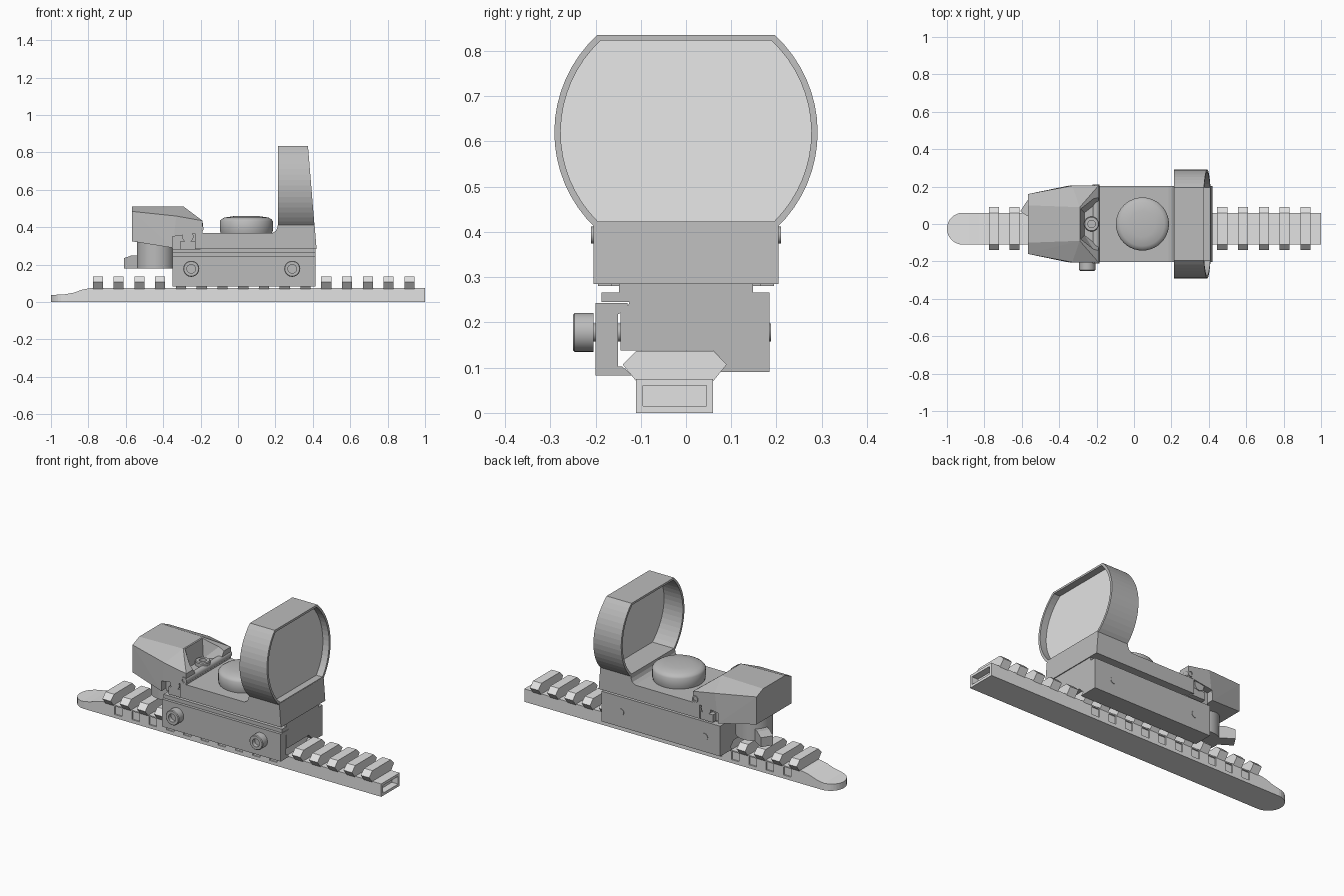
import bpy, bmesh, math
from mathutils import Vector, Matrix

if "Cube" in bpy.data.objects:
    bpy.data.objects.remove(bpy.data.objects["Cube"])


def material(name, v):
    m = bpy.data.materials.new(name)
    m.diffuse_color = (v, v, v, 1)
    m.use_nodes = True
    m.node_tree.nodes["Principled BSDF"].inputs["Base Color"].default_value = m.diffuse_color
    return m


GREY = material("body grey", 0.50)
LIGHT = material("light grey", 0.76)


def finish(name, bm, mat, smooth=False):
    bmesh.ops.recalc_face_normals(bm, faces=bm.faces)
    me = bpy.data.meshes.new(name)
    bm.to_mesh(me)
    bm.free()
    me.materials.append(mat)
    ob = bpy.data.objects.new(name, me)
    bpy.context.collection.objects.link(ob)
    if smooth:
        activate(ob)
        bpy.ops.object.shade_smooth_by_angle(angle=math.radians(35))
    return ob


def activate(ob):
    bpy.ops.object.select_all(action='DESELECT')
    ob.select_set(True)
    bpy.context.view_layer.objects.active = ob


def place(axis, p, t):
    return {'x': (t, p[0], p[1]), 'y': (p[0], t, p[1]), 'z': (p[0], p[1], t)}[axis]


def add_prism(bm, pts, axis, a, b):
    va = [bm.verts.new(place(axis, p, a)) for p in pts]
    vb = [bm.verts.new(place(axis, p, b)) for p in pts]
    bm.faces.new(va)
    bm.faces.new(vb[::-1])
    for i in range(len(pts)):
        j = (i + 1) % len(pts)
        bm.faces.new((va[i], vb[i], vb[j], va[j]))


def prism(name, pts, axis, a, b, mat=GREY, smooth=False):
    bm = bmesh.new()
    add_prism(bm, pts, axis, a, b)
    return finish(name, bm, mat, smooth)


def rect(a0, a1, b0, b1):
    return [(a0, b0), (a1, b0), (a1, b1), (a0, b1)]


def hull(name, pts, mat=GREY):
    bm = bmesh.new()
    for p in pts:
        bm.verts.new(p)
    r = bmesh.ops.convex_hull(bm, input=bm.verts[:])
    bmesh.ops.dissolve_limit(bm, angle_limit=0.01, verts=bm.verts[:], edges=bm.edges[:])
    return finish(name, bm, mat)


def lathe(name, profile, origin, axis=(0, 0, 1), seg=32, mat=GREY):
    """Spin (radius, height) pairs about an axis through origin, closing both ends."""
    bm = bmesh.new()
    rings = [[bm.verts.new((r * math.cos(2 * math.pi * k / seg),
                            r * math.sin(2 * math.pi * k / seg), h))
              for k in range(seg)] for r, h in profile]
    for lo, hi in zip(rings, rings[1:]):
        for k in range(seg):
            n = (k + 1) % seg
            bm.faces.new((lo[k], lo[n], hi[n], hi[k]))
    bm.faces.new(rings[0][::-1])
    bm.faces.new(rings[-1])
    rot = Vector((0, 0, 1)).rotation_difference(Vector(axis)).to_matrix().to_4x4()
    bm.transform(Matrix.Translation(origin) @ rot)
    return finish(name, bm, mat, True)


def boolean(ob, cutter, op='DIFFERENCE'):
    cutter.hide_render = True
    activate(ob)
    m = ob.modifiers.new("cut", 'BOOLEAN')
    m.operation, m.solver, m.object = op, 'EXACT', cutter
    bpy.ops.object.modifier_apply(modifier=m.name)
    bpy.data.objects.remove(cutter)


# Rail bar with a thin rounded tongue at the left end
YC = -0.025
rail = prism("rail_bar", [(-1, 0), (1, 0), (1, .075), (-.79, .075), (-.83, .067),
                          (-.88, .05), (-.93, .041), (-1, .038)], 'y', YC - .085, YC + .085, LIGHT)
arc = [math.radians(90 + 180 * k / 16) for k in range(17)]
plan = [(-.915 + .085 * math.cos(a), YC + .085 * math.sin(a)) for a in arc]
boolean(rail, prism("plan_cutter", plan + [(1.1, YC - .085), (1.1, YC + .085)],
                    'z', -.1, .2, LIGHT), 'INTERSECT')
bm = bmesh.new()
for i in range(10):
    x = -.749 + .111 * (i + .5)
    for s in (-1, 1):
        add_prism(bm, rect(x - .024, x + .024, .02, .068), 'y', YC + s * .077, YC + s * .12)
add_prism(bm, rect(YC - .07, YC + .07, .015, .06), 'x', .96, 1.1)
boolean(rail, finish("notch_cutter", bm, LIGHT))

# Rail teeth
tooth = [(-.11, .07), (-.14, .107), (-.11, .137), (.06, .137), (.09, .107), (.06, .07)]
bm = bmesh.new()
for i in range(16):
    x = -.749 + .111 * i
    add_prism(bm, tooth, 'x', x - .027, x + .027)
finish("rail_teeth", bm, LIGHT)

# Mount block, sliding clamp and neck
prism("mount_block", [(-.187, .266), (-.187, .245), (-.125, .245), (-.13, .232), (-.145, .222),
                      (-.145, .138), (.06, .138), (.09, .107), (.075, .09), (.185, .09),
                      (.185, .266)], 'x', -.35, .415)
prism("clamp_plate", [(-.2, .243), (-.13, .243), (-.127, .23), (-.15, .218), (-.15, .102),
                      (-.14, .102), (-.12, .083), (-.2, .083)], 'x', -.35, .415)
prism("neck", rect(-.148, .148, .266, .285), 'x', -.35, .415)

# Clamp screws, right through the mount
for i, x in enumerate((-.25, .29)):
    lathe(f"clamp_screw_{i}", [(.02, 0), (.02, .392), (.043, .392), (.043, .434), (.039, .438),
                               (.023, .438), (.023, .415)], (x, .188, .178), (0, -1, 0))

# Upper body with the slanted foot of the hood
prism("upper_body", [(-.23, .285), (.42, .285), (.409, .42), (.214, .42), (.211, .4),
                     (.203, .382), (.185, .37), (-.23, .37)], 'y', -.204, .204)


# Hood ring and lens: a circle clipped flat above and below
def outline(r, bottom, top, zc=.62, n=16):
    a0, a1 = math.asin((bottom - zc) / r), math.asin((top - zc) / r)
    half = [(r * math.cos(a0 + (a1 - a0) * k / n), zc + r * math.sin(a0 + (a1 - a0) * k / n))
            for k in range(n + 1)]
    return half + [(-y, z) for y, z in half[::-1]]


def front_x(z):
    return .374 + (.835 - z) * .082


bm = bmesh.new()
outer, inner = outline(.291, .408, .835), outline(.277, .423, .823)
loops = [[bm.verts.new((.214 if back else front_x(z), y, z)) for y, z in o]
         for o, back in ((outer, 1), (outer, 0), (inner, 0), (inner, 1))]
N = len(outer)
for a in range(4):
    A, B = loops[a], loops[(a + 1) % 4]
    for k in range(N):
        bm.faces.new((A[k], A[(k + 1) % N], B[(k + 1) % N], B[k]))
finish("hood", bm, GREY)

bm = bmesh.new()
pane = outline(.279, .421, .825)
L = [[bm.verts.new((front_x(z) - d, y, z)) for y, z in pane] for d in (.04, .055)]
bm.faces.new(L[0])
bm.faces.new(L[1][::-1])
for k in range(N):
    bm.faces.new((L[0][k], L[1][k], L[1][(k + 1) % N], L[0][(k + 1) % N]))
finish("lens", bm, LIGHT)

# Adjustment turret on the deck
lathe("turret", [(.135, .36), (.142, .385), (.142, .432), (.135, .442), (.118, .452),
                 (.07, .459), (.02, .461)], (.045, 0, 0), seg=40)

# Rear housing: chamfered tapering box, hinge gap below, V-shaped recess in front
pts = []
for s in (-1, 1):
    pts += [(-.567, s * .16, .325), (-.567, s * .16, .485), (-.567, s * .1, .51),
            (-.35, s * .205, .29), (-.33, s * .205, .46), (-.29, s * .09, .51),
            (-.19, s * .205, .29), (-.19, s * .205, .435)]
housing = hull("rear_housing", pts)
boolean(housing, prism("hinge_cutter", [(-.35, .2), (0, .2), (0, .37), (-.21, .37), (-.35, .35)],
                       'y', -.4, .4))
boolean(housing, hull("recess_cutter", [p for s in (-1, 1) for p in (
    (-.265, s * .06, .402), (-.15, s * .15, .402),
    (-.29, s * .085, .53), (-.15, s * .24, .53))]))
prism("hinge_block", rect(-.35, -.2, .28, .375), 'y', -.165, .165)
prism("hinge_bracket", rect(-.31, -.22, .28, .325), 'y', -.195, .195)

# Hinge pins and the lock screw in the recess
lathe("hinge_barrel", [(.03, -.2), (.03, .2)], (-.268, 0, .35), (0, 1, 0))
lathe("hinge_pin", [(.01, -.2), (.01, -.21), (.019, -.21), (.019, .21), (.01, .21), (.01, .2)],
      (-.203, 0, .393), (0, 1, 0), 20)
lathe("lock_screw", [(.04, .395), (.04, .422), (.036, .427), (.02, .427), (.02, .41)],
      (-.227, 0, 0), seg=24)

# Brightness dial and its pointer under the housing
DX = -.44
lathe("dial", [(.1, .18), (.1, .33)], (DX, 0, 0), seg=36)
bm = bmesh.new()
add_prism(bm, [(.05, .18), (.178, .18), (.178, .235), (.13, .25), (.05, .25)], 'y', -.035, .035)
bm.transform(Matrix.Translation((DX, 0, 0)) @ Matrix.Rotation(math.radians(147), 4, 'Z'))
finish("dial_pointer", bm, GREY)
